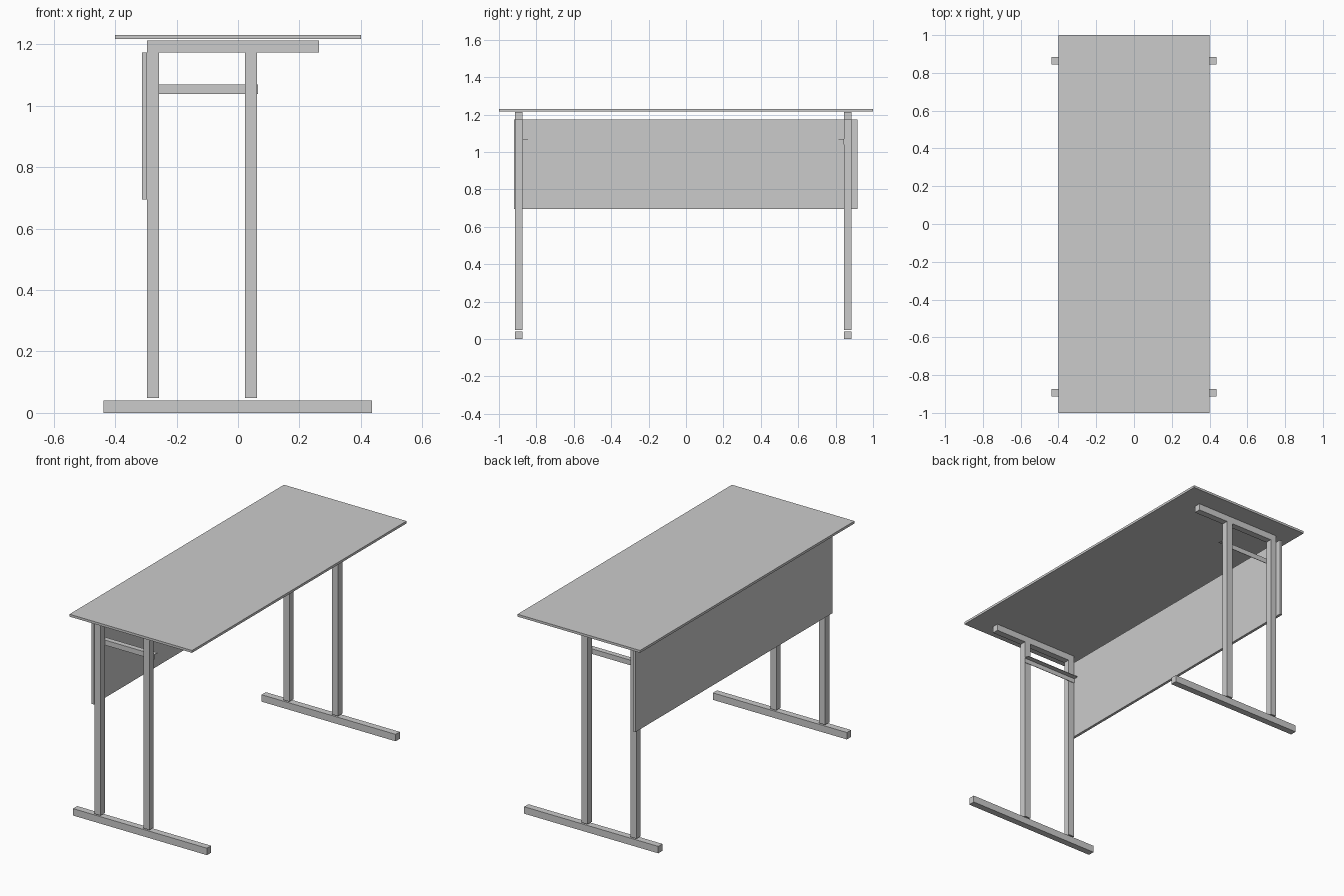
import bpy
import bmesh

if "Cube" in bpy.data.objects:
    bpy.data.objects.remove(bpy.data.objects["Cube"])


def box(name, x, y, z):
    """Axis-aligned box from (min, max) pairs."""
    bm = bmesh.new()
    bmesh.ops.create_cube(bm, size=1)
    for v in bm.verts:
        v.co = [lo + (c + 0.5) * (hi - lo) for c, (lo, hi) in zip(v.co, (x, y, z))]
    return finish(name, bm)


def extrude_x(name, profile, x0, x1):
    """Prism along x from a (y, z) profile."""
    bm = bmesh.new()
    face = bm.faces.new([bm.verts.new((x0, y, z)) for y, z in profile])
    out = bmesh.ops.extrude_face_region(bm, geom=[face])["geom"]
    bmesh.ops.translate(bm, vec=(x1 - x0, 0, 0),
                        verts=[g for g in out if isinstance(g, bmesh.types.BMVert)])
    return finish(name, bm)


def finish(name, bm):
    bmesh.ops.recalc_face_normals(bm, faces=bm.faces)
    mesh = bpy.data.meshes.new(name)
    bm.to_mesh(mesh)
    bm.free()
    obj = bpy.data.objects.new(name, mesh)
    bpy.context.collection.objects.link(obj)
    return obj


# Table top and modesty panel
box("table_top", (-0.4, 0.4), (-1, 1), (1.217, 1.231))
box("modesty_panel", (-0.313, -0.297), (-0.919, 0.917), (0.695, 1.173))

# Two side frames; s points outward along y
for side, yc, s in (("left", -0.894, -1), ("right", 0.865, 1)):
    y = (yc - 0.0195, yc + 0.0195)
    box(f"{side}_foot", (-0.438, 0.437), y, (0, 0.041))
    box(f"{side}_back_leg", (-0.296, -0.257), y, (0.048, 1.174))
    box(f"{side}_front_leg", (0.023, 0.062), y, (0.048, 1.174))
    box(f"{side}_top_rail", (-0.296, 0.264), y, (1.174, 1.213))

    # Thin angle bracket on the inner faces of the legs
    yi, t, w = yc - s * 0.0195, 0.003, 0.031
    z0, z1 = 1.039, 1.069
    profile = [(yi, z0), (yi, z1), (yi - s * w, z1), (yi - s * w, z1 - t),
               (yi - s * t, z1 - t), (yi - s * t, z0)]
    extrude_x(f"{side}_angle_bracket", profile, -0.296, 0.065)
